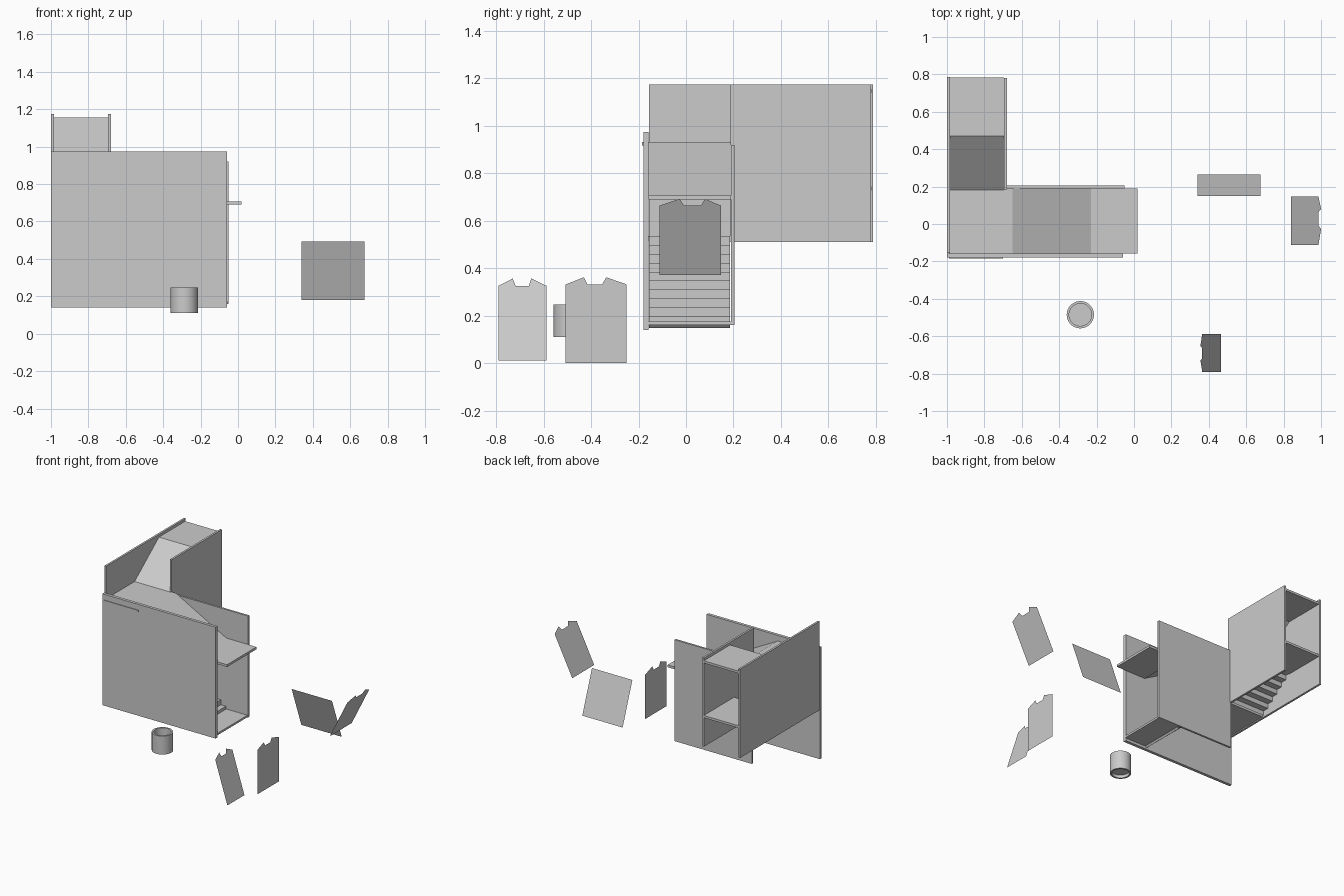
import bpy, bmesh
from math import pi

if "Cube" in bpy.data.objects:
    bpy.data.objects.remove(bpy.data.objects["Cube"])


def mesh(name, verts, faces):
    me = bpy.data.meshes.new(name)
    me.from_pydata(verts, [], faces)
    ob = bpy.data.objects.new(name, me)
    bpy.context.collection.objects.link(ob)
    return ob


def prism(name, profile, axis, lo, hi):
    """Extrude a closed profile along 'x' (profile is y,z) or 'y' (profile is x,z)."""
    n = len(profile)
    put = (lambda p, d: (d, p[0], p[1])) if axis == 'x' else (lambda p, d: (p[0], d, p[1]))
    verts = [put(p, d) for d in (lo, hi) for p in profile]
    faces = [list(range(n)), list(range(n, 2 * n))]
    faces += [[i, (i + 1) % n, n + (i + 1) % n, n + i] for i in range(n)]
    ob = mesh(name, verts, faces)
    bm = bmesh.new()
    bm.from_mesh(ob.data)
    bmesh.ops.recalc_face_normals(bm, faces=bm.faces)
    bm.to_mesh(ob.data)
    bm.free()
    return ob


def box(name, x, y, z):
    return prism(name, [(x[0], z[0]), (x[1], z[0]), (x[1], z[1]), (x[0], z[1])], 'y', *y)


def stairs(name, axis, start, end, z0, z1, count, lo, hi):
    """Folded stair: zigzag on top and underneath."""
    run, rise, t = (end - start) / count, (z1 - z0) / count, 0.012
    top = []
    for i in range(count):
        top += [(start + i * run, z0 + i * rise), (start + i * run, z0 + (i + 1) * rise)]
    top.append((end, z1))
    s = t if end > start else -t
    under = [(p + s, z - t) for p, z in top]
    return prism(name, top + under[::-1], axis, lo, hi)


def ramp(name, axis, a, b, lo, hi, t=0.015):
    return prism(name, [a, b, (b[0], b[1] - t), (a[0], a[1] - t)], axis, lo, hi)


# walls
box("front_wall", (-1, -0.06), (-0.18, -0.158), (0.14, 0.975))
box("rear_wall", (-0.69, -0.05), (0.19, 0.205), (0.16, 0.92))
box("tower_left_wall", (-1, -0.985), (-0.155, 0.787), (0.51, 1.175))
box("tower_right_wall", (-0.695, -0.68), (0.185, 0.78), (0.51, 1.175))

# ceiling: low shelf, ramp, landing, ramp, top plate
box("low_ceiling", (-0.23, 0.02), (-0.158, 0.19), (0.69, 0.707))
ramp("lower_ceiling_ramp", 'y', (-0.65, 0.932), (-0.23, 0.707), -0.158, 0.19)
box("landing_ceiling", (-0.99, -0.70), (-0.185, 0.182), (0.918, 0.932))
box("landing_ceiling_edge", (-0.70, -0.65), (-0.158, 0.19), (0.918, 0.932))
ramp("upper_ceiling_ramp", 'x', (0.182, 0.932), (0.47, 1.155), -0.985, -0.695)
box("top_ceiling", (-0.985, -0.695), (0.47, 0.782), (1.138, 1.155))

# floors and stairs
box("ground_floor", (-0.24, -0.055), (-0.158, 0.19), (0.16, 0.175))
stairs("lower_stairs", 'y', -0.23, -0.65, 0.16, 0.535, 10, -0.155, 0.185)
box("landing_floor", (-0.985, -0.65), (-0.158, 0.185), (0.518, 0.535))
stairs("upper_stairs", 'x', 0.185, 0.47, 0.535, 0.745, 6, -0.985, -0.695)
box("upper_floor", (-0.985, -0.695), (0.47, 0.782), (0.728, 0.745))


# loose thin cards with a notched top edge
def notched_card(name, x_bottom, x_top, ys, z_bottom, z_side, z_peak):
    zs = [z_side, z_peak, z_side, z_side, z_peak, z_side]
    pts = [(ys[0], z_bottom)] + list(zip(ys, zs)) + [(ys[-1], z_bottom)]
    slope = (x_top - x_bottom) / (z_peak - z_bottom)
    verts = [(x_bottom + slope * (z - z_bottom), y, z) for y, z in pts]
    # quads and triangles keep the concave outline clean
    return mesh(name, verts, [list(range(len(verts)))[::-1]])


notched_card("right_card", 0.84, 1.0, (-0.112, -0.027, -0.008, 0.063, 0.08, 0.148),
             0.372, 0.664, 0.692)
notched_card("front_card", 0.465, 0.355, (-0.79, -0.73, -0.718, -0.662, -0.652, -0.588),
             0.012, 0.326, 0.357)
notched_card("upright_card", 0.515, 0.515, (-0.507, -0.43, -0.415, -0.353, -0.336, -0.25),
             0.0, 0.332, 0.362)
mesh("plain_card", [(0.34, 0.265, 0.18), (0.675, 0.265, 0.18),
                    (0.675, 0.15, 0.493), (0.34, 0.15, 0.493)], [[3, 2, 1, 0]])

# round cup: lathe profile spun about z
profile = [(0, 0.145), (0.06, 0.145), (0.06, 0.248), (0.073, 0.248),
           (0.073, 0.11), (0.06, 0.11), (0.06, 0.132), (0, 0.132)]
bm = bmesh.new()
vs = [bm.verts.new((r, 0, z)) for r, z in profile]
es = [bm.edges.new(pair) for pair in zip(vs, vs[1:])]
bmesh.ops.spin(bm, geom=vs + es, cent=(0, 0, 0), axis=(0, 0, 1), angle=2 * pi, steps=32)
bmesh.ops.remove_doubles(bm, verts=bm.verts, dist=1e-4)
bmesh.ops.recalc_face_normals(bm, faces=bm.faces)
cup = mesh("cup", [], [])
bm.to_mesh(cup.data)
bm.free()
cup.location = (-0.287, -0.485, 0)
bpy.context.view_layer.objects.active = cup
cup.select_set(True)
bpy.ops.object.shade_smooth_by_angle()
